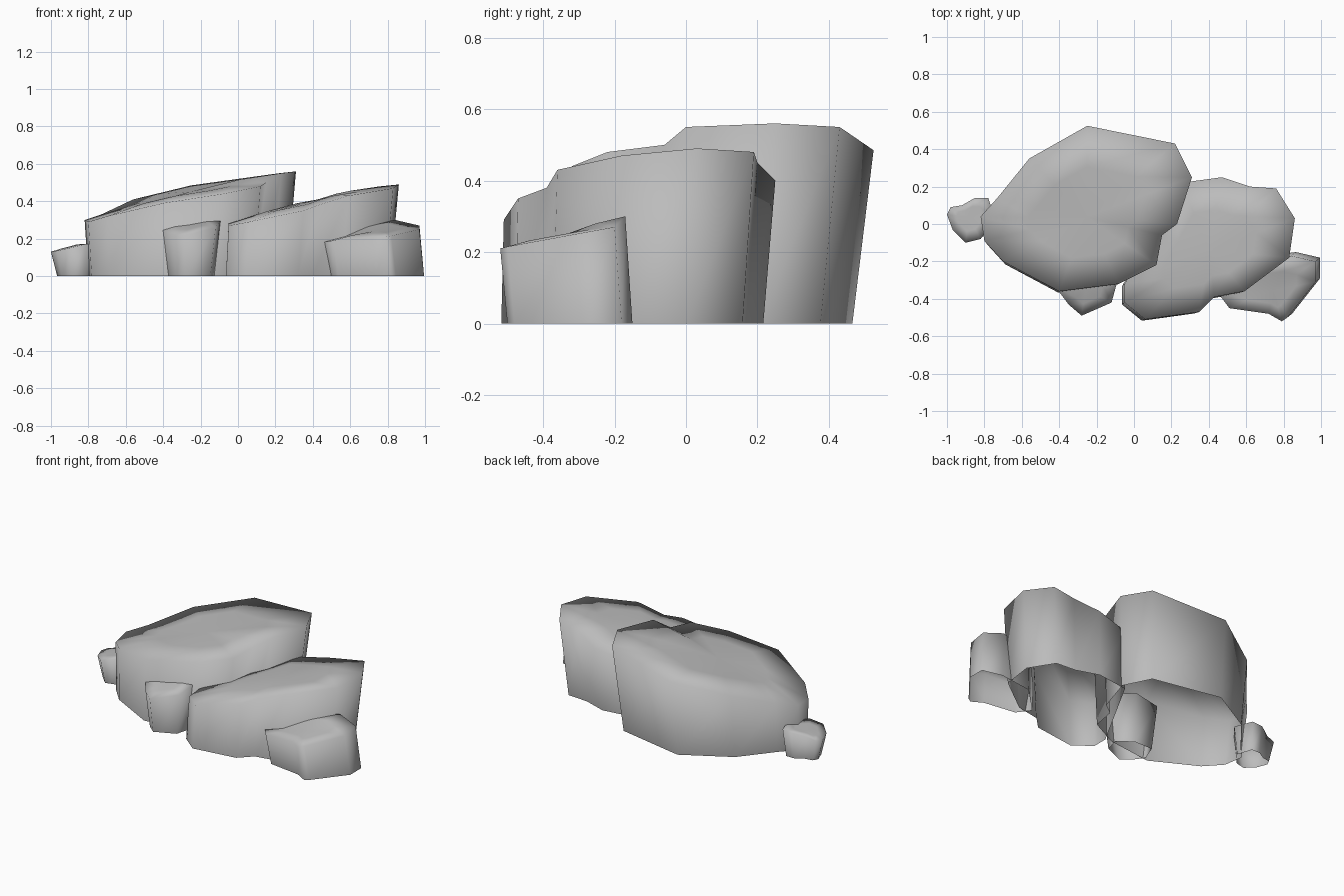
import bpy
from mathutils import Vector

cube = bpy.data.objects.get("Cube")
if cube:
    bpy.data.objects.remove(cube)

stone = bpy.data.materials.new("stone_grey")
stone.use_nodes = True
grey = (0.5, 0.5, 0.5, 1)
stone.diffuse_color = grey
stone.node_tree.nodes["Principled BSDF"].inputs["Base Color"].default_value = grey


def rock(name, rim, foot_scale, foot_shift, crown=0.02):
    """Open-bottomed boulder: foot ring, top rim, inner ring and crown point."""
    rim = [Vector(p) for p in rim]
    n = len(rim)
    mid = sum(rim, Vector()) / n
    shift = Vector((*foot_shift, 0))
    foot = [mid + (p - mid) * foot_scale + shift for p in rim]
    for p in foot:
        p.z = 0
    inner = [p.lerp(mid, 0.45) + Vector((0, 0, crown)) for p in rim]
    verts = foot + rim + inner + [mid + Vector((0, 0, crown))]
    faces = []
    for i in range(n):
        j = (i + 1) % n
        faces += [(r + i, r + j, r + n + j, r + n + i) for r in (0, n)]
        faces.append((2 * n + i, 2 * n + j, 3 * n))
    mesh = bpy.data.meshes.new(name)
    mesh.from_pydata(verts, [], faces)
    mesh.materials.append(stone)
    mesh.shade_smooth()
    obj = bpy.data.objects.new(name, mesh)
    bpy.context.collection.objects.link(obj)


# Rims run counter-clockwise
rock("large_boulder", [
    (-.82, .04, .30), (-.80, -.09, .29), (-.70, -.20, .32), (-.40, -.36, .39),
    (-.08, -.32, .44), (.12, -.22, .48), (.15, -.06, .50), (.23, 0, .55),
    (.31, .25, .56), (.22, .43, .55), (-.25, .525, .485), (-.56, .35, .41),
    (-.73, .14, .33)], .94, (-.015, -.03))

rock("medium_boulder", [
    (-.05, -.32, .28), (-.05, -.42, .27), (.06, -.51, .29), (.35, -.47, .35),
    (.43, -.39, .38), (.59, -.36, .43), (.83, -.18, .47), (.86, .03, .49),
    (.76, .19, .48), (.62, .20, .45), (.47, .25, .40), (.25, .22, .36),
    (.10, -.05, .32)], .965, (-.03, -.02))

rock("side_stone", [
    (.45, -.37, .18), (.51, -.45, .19), (.72, -.48, .21), (.79, -.52, .21),
    (.82, -.50, .215), (.97, -.31, .25), (.97, -.20, .27), (.84, -.17, .30),
    (.62, -.20, .27)], 1, (.025, .02), .01)

rock("front_stone", [
    (-.41, -.35, .25), (-.35, -.43, .22), (-.28, -.49, .22), (-.12, -.42, .26),
    (-.09, -.31, .30), (-.20, -.22, .31), (-.36, -.22, .28)], .8, (0, 0), .01)

rock("end_stone", [
    (-1, .05, .13), (-.97, -.03, .135), (-.90, -.10, .15), (-.82, -.08, .17),
    (-.74, .02, .18), (-.78, .14, .175), (-.85, .14, .17), (-.92, .10, .15),
    (-.98, .09, .135)], .8, (.01, 0), .005)
